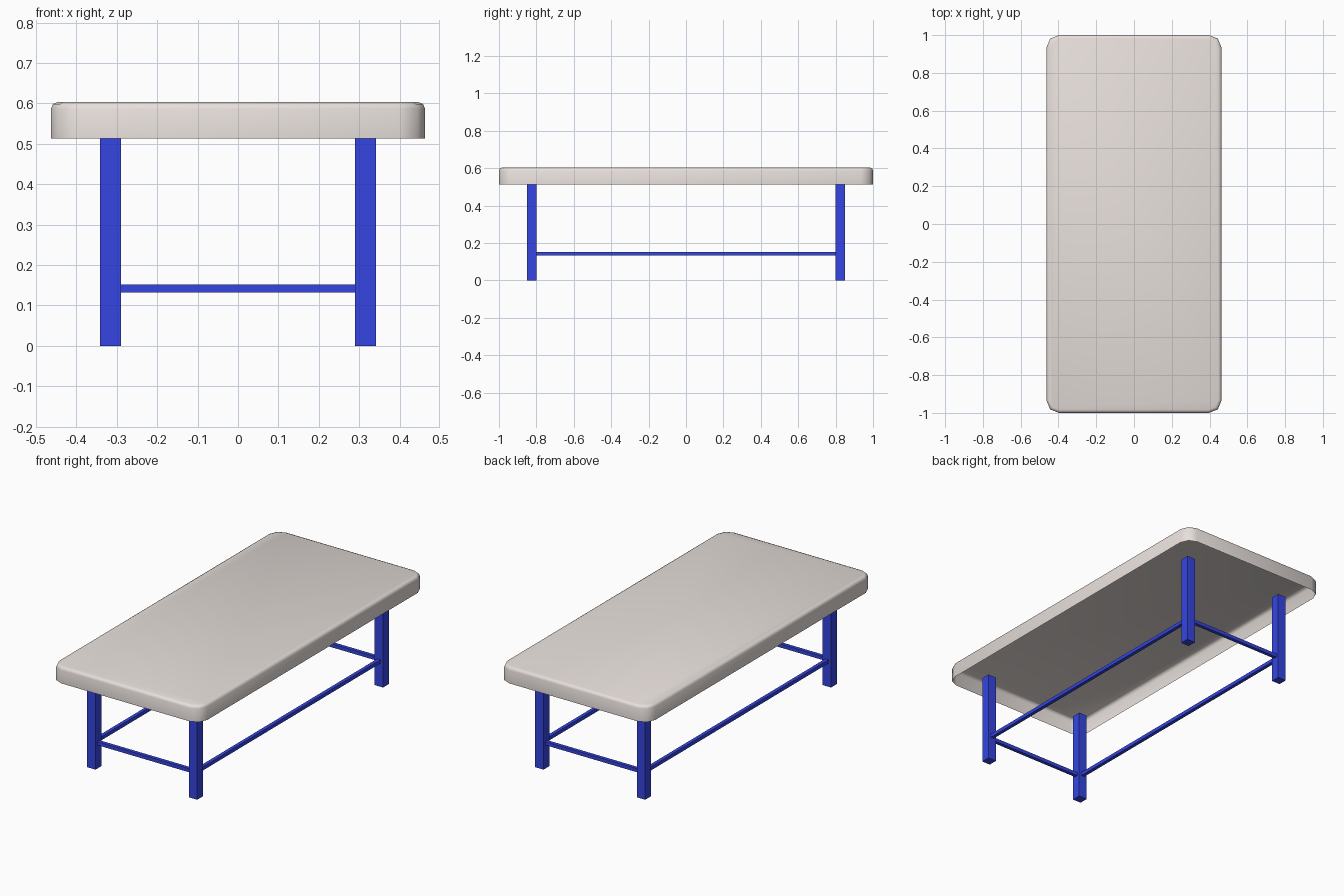
import bpy, bmesh

if "Cube" in bpy.data.objects:
    bpy.data.objects.remove(bpy.data.objects["Cube"])


def material(name, rgb):
    m = bpy.data.materials.new(name)
    m.diffuse_color = (*rgb, 1)
    m.use_nodes = True
    m.node_tree.nodes["Principled BSDF"].inputs["Base Color"].default_value = m.diffuse_color
    return m


BLUE = material("blue_frame", (0.035, 0.06, 0.75))
CREAM = material("cream_pad", (0.80, 0.74, 0.71))


def to_object(name, bm, mat):
    mesh = bpy.data.meshes.new(name)
    bm.to_mesh(mesh)
    bm.free()
    mesh.materials.append(mat)
    obj = bpy.data.objects.new(name, mesh)
    bpy.context.collection.objects.link(obj)
    return obj


def box_mesh(lo, hi):
    bm = bmesh.new()
    bmesh.ops.create_cube(bm, size=1)
    for v in bm.verts:
        v.co = [h if c > 0 else l for c, l, h in zip(v.co, lo, hi)]
    return bm


def box(name, lo, hi):
    return to_object(name, box_mesh(lo, hi), BLUE)


# padded top: rounded shell, open underneath
TOP, UNDER = 0.603, 0.513
bm = box_mesh((-0.463, -1, UNDER), (0.463, 1, TOP))
upright = [e for e in bm.edges if abs(e.verts[0].co.z - e.verts[1].co.z) > 0.01]
bmesh.ops.bevel(bm, geom=upright, offset=0.065, segments=2, profile=0.5, affect='EDGES')
bm.normal_update()
bmesh.ops.delete(bm, geom=[f for f in bm.faces if f.normal.z < -0.9], context='FACES')
rim = [e for e in bm.edges if all(v.co.z > TOP - 0.001 for v in e.verts)]
bmesh.ops.bevel(bm, geom=rim, offset=0.016, segments=2, profile=0.5, affect='EDGES')
for f in bm.faces:
    f.smooth = True
to_object("padded_top", bm, CREAM)

# four square legs
X0, X1, Y0, Y1 = 0.29, 0.342, 0.80, 0.851
for sx, side in ((-1, "left"), (1, "right")):
    for sy, end in ((-1, "front"), (1, "back")):
        xs, ys = sorted((sx * X0, sx * X1)), sorted((sy * Y0, sy * Y1))
        box(f"{end}_{side}_leg", (xs[0], ys[0], 0), (xs[1], ys[1], UNDER))

# thin stretchers between the legs
XC, YC, R, Z = (X0 + X1) / 2, (Y0 + Y1) / 2, 0.01, 0.142
for s, side, end in ((-1, "left", "front"), (1, "right", "back")):
    box(f"{side}_stretcher", (s * XC - R, -Y0, Z - R), (s * XC + R, Y0, Z + R))
    box(f"{end}_stretcher", (-X0, s * YC - R, Z - R), (X0, s * YC + R, Z + R))
